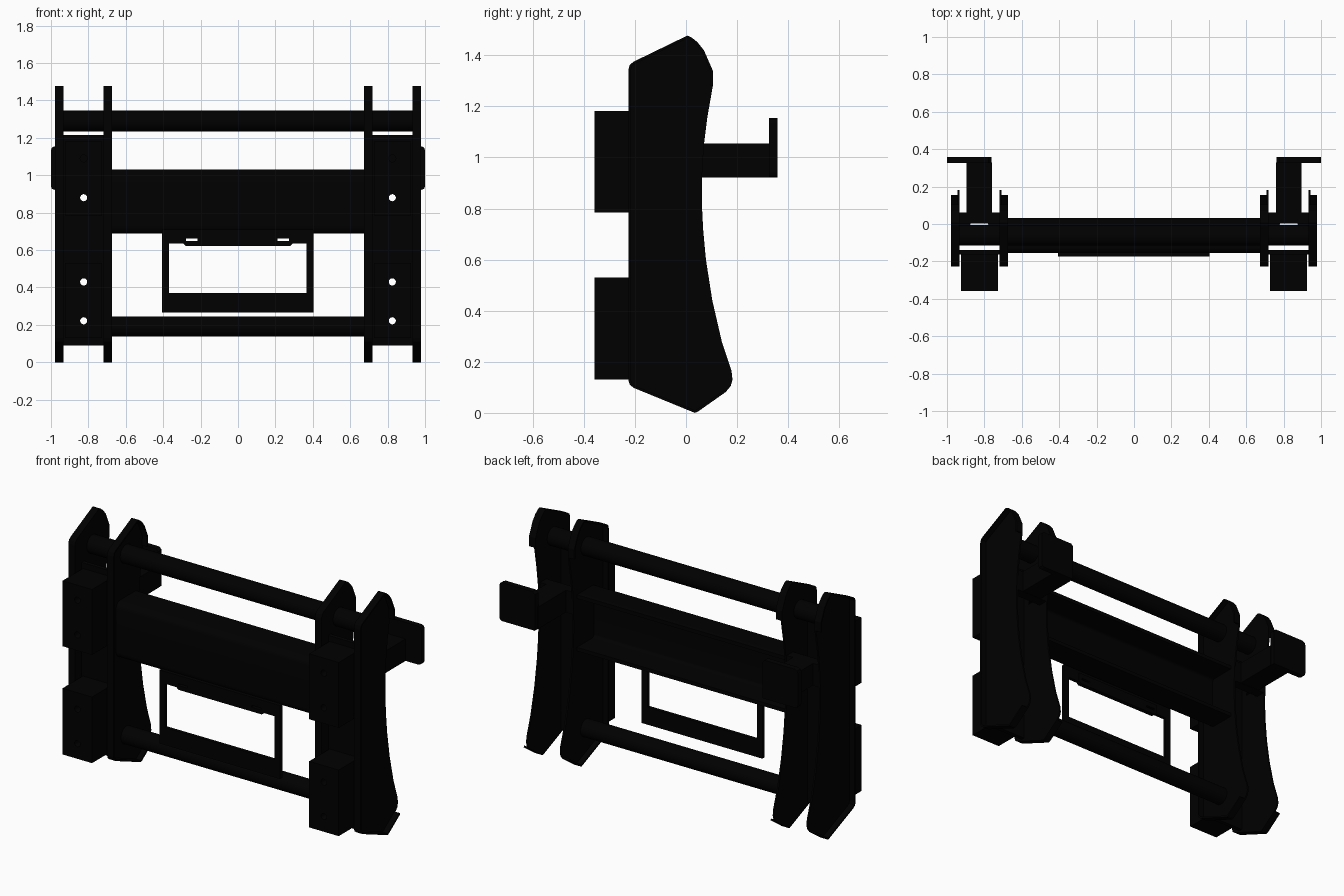
import bpy, bmesh, math
from mathutils import Vector

if "Cube" in bpy.data.objects:
    bpy.data.objects.remove(bpy.data.objects["Cube"])

mat = bpy.data.materials.new("black_steel")
mat.diffuse_color = (0.0, 0.0, 0.0, 1)
mat.use_nodes = True
mat.node_tree.nodes["Principled BSDF"].inputs["Base Color"].default_value = mat.diffuse_color


def finish(name, bm, smooth=False):
    bmesh.ops.recalc_face_normals(bm, faces=bm.faces)
    me = bpy.data.meshes.new(name)
    bm.to_mesh(me)
    bm.free()
    ob = bpy.data.objects.new(name, me)
    bpy.context.collection.objects.link(ob)
    me.materials.append(mat)
    if smooth:
        bpy.ops.object.select_all(action='DESELECT')
        ob.select_set(True)
        bpy.context.view_layer.objects.active = ob
        bpy.ops.object.shade_smooth_by_angle(angle=math.radians(30))
    return ob


def prism(name, pts, axis, lo, hi, smooth=False):
    """Extrude a 2D outline along an axis (0=x: yz, 1=y: xz, 2=z: xy)."""
    lo, hi = min(lo, hi), max(lo, hi)
    bm = bmesh.new()
    vs = []
    for p in pts:
        c = list(p)
        c.insert(axis, lo)
        vs.append(bm.verts.new(c))
    f = bm.faces.new(vs)
    r = bmesh.ops.extrude_face_region(bm, geom=[f])
    d = Vector((0, 0, 0))
    d[axis] = hi - lo
    bmesh.ops.translate(bm, vec=d, verts=[v for v in r["geom"] if isinstance(v, bmesh.types.BMVert)])
    return finish(name, bm, smooth)


def box(name, x, y, z):
    return prism(name, [(x[0], y[0]), (x[1], y[0]), (x[1], y[1]), (x[0], y[1])], 2, *z)


def circle(a, b, r, n):
    return [(a + r * math.cos(2 * math.pi * i / n), b + r * math.sin(2 * math.pi * i / n)) for i in range(n)]


def strip(path, t):
    """Close an open path into a band of thickness t on its left side."""
    inner = []
    for i, p in enumerate(path):
        a, b = Vector(path[max(i - 1, 0)]), Vector(path[min(i + 1, len(path) - 1)])
        d = (b - a).normalized()
        inner.append((p[0] - d.y * t, p[1] + d.x * t))
    return path + inner[::-1]


def cut(ob, cutters):
    bpy.context.view_layer.objects.active = ob
    for c in cutters:
        m = ob.modifiers.new("cut", 'BOOLEAN')
        m.operation, m.solver, m.object = 'DIFFERENCE', 'EXACT', c
        bpy.ops.object.modifier_apply(modifier=m.name)
    for c in cutters:
        bpy.data.objects.remove(c, do_unlink=True)


# side plate outline (y, z): curved back edge, top, front edge, bottom
back = [(0.182, 0.13), (0.178, 0.165), (0.14, 0.28), (0.103, 0.44), (0.078, 0.6), (0.067, 0.72), (0.062, 0.82),
        (0.063, 0.93), (0.07, 1.05), (0.084, 1.16)]
rim = [(0.105, 1.28), (0.105, 1.34), (0.07, 1.42),
       (0.045, 1.451), (0.022, 1.47), (0.005, 1.477), (-0.205, 1.375), (-0.22, 1.363), (-0.226, 1.343),
       (-0.226, 0.13), (-0.22, 0.11), (-0.205, 0.098), (0.02, 0.006), (0.035, 0.0), (0.048, 0.006), (0.156, 0.082)]
sheet = back + rim + [(0.175, 0.105)]
rim_band = strip(rim, 0.01)

for s, side in ((-1, "left"), (1, "right")):
    # plate pairs: thin sheets with a flanged rim facing away from the gap
    prism(f"{side}_outer_plate", sheet, 0, s * 0.934, s * 0.944)
    prism(f"{side}_outer_rim", rim_band, 0, s * 0.943, s * 0.978)
    prism(f"{side}_inner_plate", sheet, 0, s * 0.708, s * 0.718)
    prism(f"{side}_inner_rim", rim_band, 0, s * 0.675, s * 0.709)

    # front spacer plate and the two mounting blocks, drilled through
    def xr(a, b):
        return sorted((s * a, s * b))

    parts = [(box(f"{side}_spacer_plate", xr(0.717, 0.935), (-0.162, -0.138), (0.09, 1.215)), (0.222, 0.43, 0.88, 1.09)),
             (box(f"{side}_lower_block", xr(0.727, 0.925), (-0.358, -0.16), (0.13, 0.53)), (0.222, 0.43)),
             (box(f"{side}_upper_block", xr(0.727, 0.925), (-0.358, -0.16), (0.785, 1.181)), (0.88, 1.09))]
    for ob, zs in parts:
        cut(ob, [prism("drill", circle(s * 0.825, z, 0.019, 20), 1, -0.5, 0.0) for z in zs])

    # rear bracket: cross plate, gussets, arm and hooked end plate
    box(f"{side}_cross_plate", xr(0.717, 0.935), (0.002, 0.062), (0.92, 1.055))
    prism(f"{side}_gusset_in", [(s * 0.717, 0.01), (s * 0.787, 0.01), (s * 0.717, -0.1)], 2, 0.97, 1.0)
    prism(f"{side}_gusset_out", [(s * 0.935, 0.01), (s * 0.868, 0.01), (s * 0.935, -0.1)], 2, 0.97, 1.0)
    box(f"{side}_bracket_arm", xr(0.76, 0.895), (0.06, 0.33), (0.922, 1.055))
    prism(f"{side}_bracket_plate",
          [(s * 0.762, 0.922), (s * 0.98, 0.922), (s * 0.995, 0.928), (s * 1.0, 0.942), (s * 1.0, 1.135),
           (s * 0.995, 1.148), (s * 0.98, 1.155), (s * 0.777, 1.155), (s * 0.762, 1.14)], 1, 0.325, 0.358)

# round cross tubes
prism("upper_tube", circle(-0.061, 1.29, 0.055, 32), 0, -0.932, 0.934, True)
prism("lower_tube", circle(-0.055, 0.192, 0.053, 32), 0, -0.71, 0.71, True)

# main beam: bent channel, open to the rear
t = 0.022
front = -0.155


def bend(z, r, a0, a1, n=5):
    return [(front + 0.04 + r * math.cos(math.radians(a0 + (a1 - a0) * i / n)),
             z + r * math.sin(math.radians(a0 + (a1 - a0) * i / n))) for i in range(n + 1)]


outer = [(0.033, 1.03)] + bend(0.99, 0.04, 90, 180) + bend(0.73, 0.04, 180, 270) + [(0.033, 0.69)]
inner = [(0.033, 0.69 + t)] + bend(0.73, 0.04 - t, 270, 180) + bend(0.99, 0.04 - t, 180, 90) + [(0.033, 1.03 - t)]
prism("main_beam", outer + inner, 0, -0.71, 0.71, True)

# frame hanging below the beam, with slotted tab along its top bar
slots = (-0.247, 0.243)


def slot_cutters():
    return [box("slot", (x - 0.031, x + 0.031), (-0.3, 0), (0.649, 0.661)) for x in slots]


frame = box("hanging_frame", (-0.405, 0.403), (-0.173, -0.152), (0.265, 0.71))
cut(frame, [box("opening", (-0.368, 0.365), (-0.3, 0), (0.37, 0.636))] + slot_cutters())
tab = prism("slotted_tab", [(-0.295, 0.638), (-0.28, 0.623), (0.28, 0.623), (0.295, 0.638), (0.295, 0.69), (-0.295, 0.69)],
            1, -0.172, -0.145)
cut(tab, slot_cutters())
